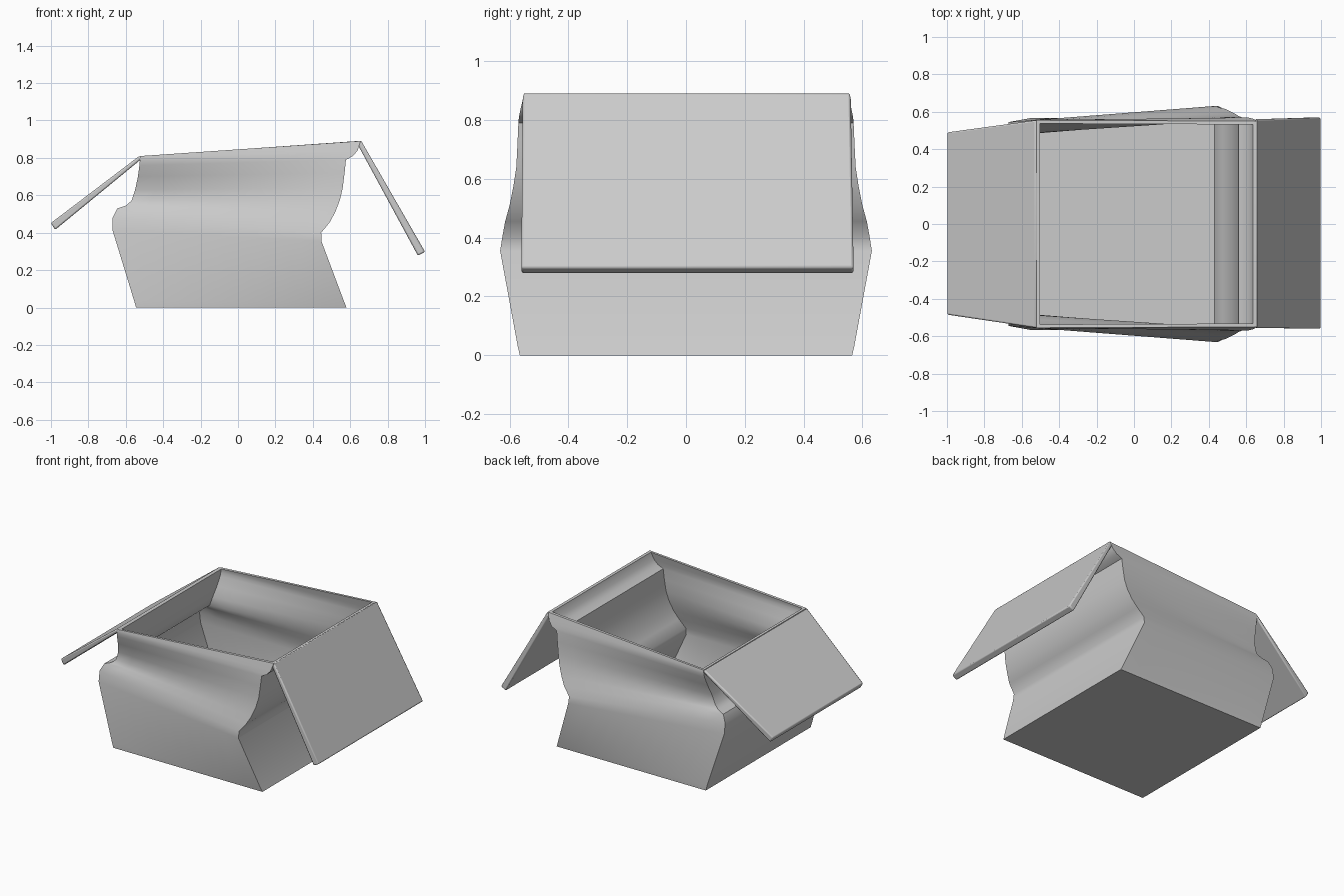
import bpy, bmesh

if "Cube" in bpy.data.objects:
    bpy.data.objects.remove(bpy.data.objects["Cube"])

def finish(bm, name, bevel):
    bmesh.ops.recalc_face_normals(bm, faces=bm.faces)
    me = bpy.data.meshes.new(name)
    bm.to_mesh(me)
    bm.free()
    ob = bpy.data.objects.new(name, me)
    bpy.context.collection.objects.link(ob)
    bpy.ops.object.select_all(action='DESELECT')
    ob.select_set(True)
    bpy.context.view_layer.objects.active = ob
    if bevel:
        m = ob.modifiers.new("soft_edges", 'BEVEL')
        m.width, m.segments, m.limit_method = bevel, 2, 'ANGLE'
    bpy.ops.object.shade_smooth_by_angle(angle=0.75)
    return ob

# Crumpled wall levels: left x, z, half depth; right x, z, half depth
LEVELS = [
    (-.545, .00, .565, .580, .00, .565),
    (-.555, .035, .566, .568, .03, .572),
    (-.670, .41, .545, .446, .355, .632),
    (-.670, .48, .535, .445, .40, .625),
    (-.645, .53, .520, .490, .455, .615),
    (-.600, .545, .510, .520, .51, .600),
    (-.570, .57, .500, .545, .575, .587),
    (-.550, .63, .505, .560, .64, .577),
    (-.535, .70, .530, .570, .72, .573),
    (-.527, .76, .552, .577, .79, .570),
    (-.525, .785, .557, .615, .81, .568),
    (-.523, .80, .557, .640, .84, .562),
    (-.520, .81, .555, .655, .89, .550),
]
N = 10  # columns along each long wall

def thick_box(wall):
    bm = bmesh.new()

    def shell(inset):
        rings = []
        for lx, lz, ly, rx, rz, ry in LEVELS:
            side = []
            for i in range(N + 1):
                t = i / N
                side.append((lx + inset + (rx - lx - 2 * inset) * t,
                             ly - inset + (ry - ly) * t,
                             max(lz + (rz - lz) * t, inset)))
            pts = [(x, -y, z) for x, y, z in side] + side[::-1]
            rings.append([bm.verts.new(p) for p in pts])
        k = len(rings[0])
        for a, b in zip(rings, rings[1:]):
            for i in range(k):
                j = (i + 1) % k
                bm.faces.new((a[i], a[j], b[j], b[i]))
        bm.faces.new(rings[0])
        return rings[-1]

    outer, inner = shell(0), shell(wall)
    k = len(outer)
    for i in range(k):
        j = (i + 1) % k
        bm.faces.new((outer[i], outer[j], inner[j], inner[i]))
    return finish(bm, "box_body", 0)

def flap(name, section, hinge_y, tip_y):
    # section: hinge top, tip top, tip underside, hinge underside (x, z)
    bm = bmesh.new()
    ys = (hinge_y, tip_y, tip_y, hinge_y)
    a = [bm.verts.new((x, y[0], z)) for (x, z), y in zip(section, ys)]
    b = [bm.verts.new((x, y[1], z)) for (x, z), y in zip(section, ys)]
    bm.faces.new(a)
    bm.faces.new(b)
    for i in range(4):
        j = (i + 1) % 4
        bm.faces.new((a[i], a[j], b[j], b[i]))
    return finish(bm, name, 0.008)

thick_box(0.018)
flap("left_flap", [(-.525, .812), (-1.0, .452), (-.978, .415), (-.515, .795)],
     (-.555, .555), (-.485, .49))
flap("right_flap", [(.657, .894), (1.0, .298), (.962, .277), (.645, .862)],
     (-.555, .56), (-.56, .57))
